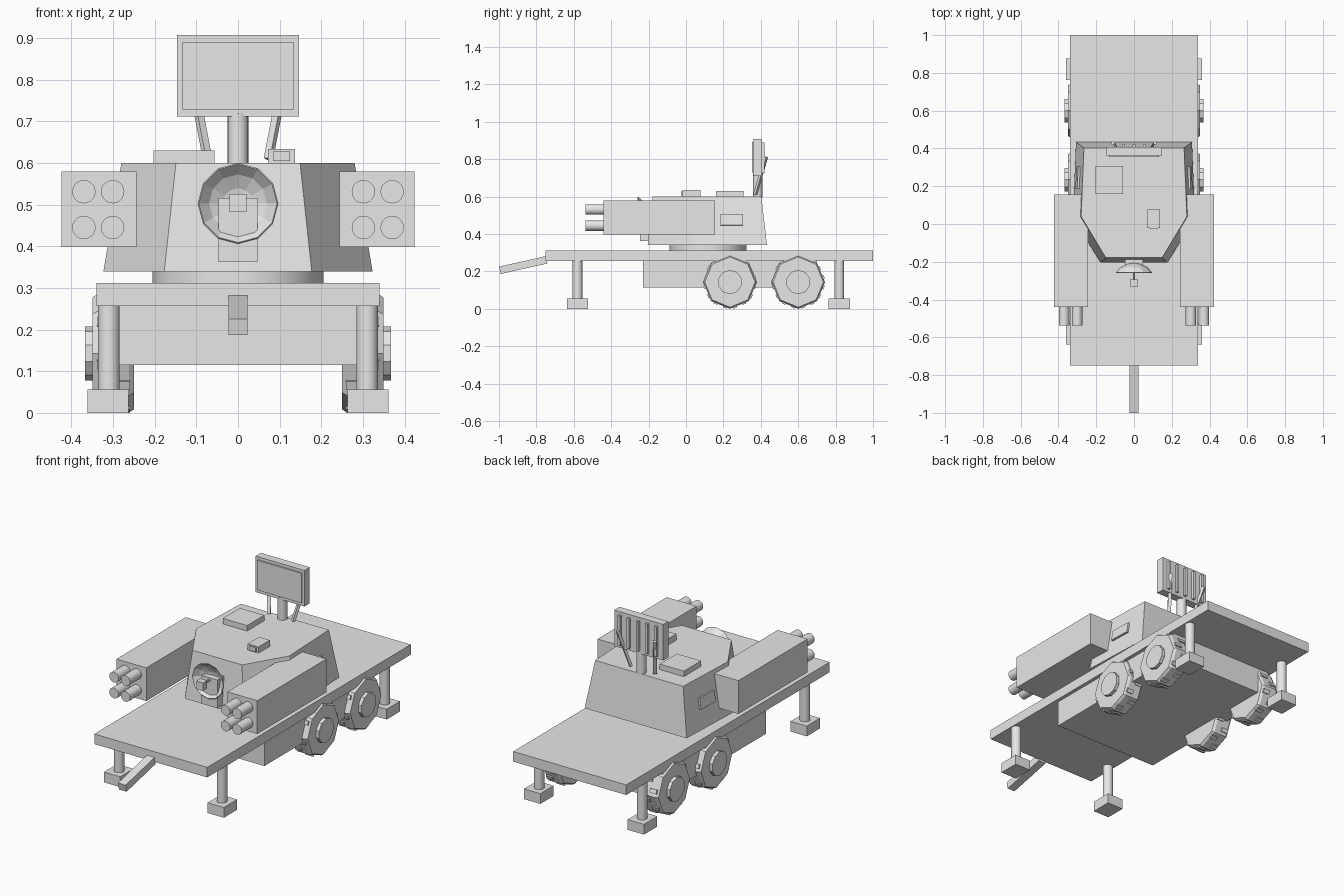
import bpy, bmesh, math
from mathutils import Vector, Matrix

cube = bpy.data.objects.get("Cube")
if cube:
    bpy.data.objects.remove(cube, do_unlink=True)

grey = bpy.data.materials.new("plain_grey")
grey.use_nodes = True
grey.diffuse_color = (0.8, 0.8, 0.8, 1)
grey.node_tree.nodes["Principled BSDF"].inputs["Base Color"].default_value = (0.8, 0.8, 0.8, 1)


def finish(name, bm, smooth=False):
    bmesh.ops.recalc_face_normals(bm, faces=bm.faces)
    mesh = bpy.data.meshes.new(name)
    bm.to_mesh(mesh)
    bm.free()
    mesh.materials.append(grey)
    obj = bpy.data.objects.new(name, mesh)
    bpy.context.collection.objects.link(obj)
    if smooth:
        bpy.ops.object.select_all(action='DESELECT')
        obj.select_set(True)
        bpy.context.view_layer.objects.active = obj
        bpy.ops.object.shade_smooth_by_angle(angle=math.radians(40))
    return obj


def add_box(bm, centre, size, rot=Matrix.Identity(4)):
    m = Matrix.Translation(centre) @ rot @ Matrix.Diagonal((*size, 1))
    bmesh.ops.create_cube(bm, size=1, matrix=m)


def box(name, x, y, z):
    """Box from its (low, high) range on each axis."""
    bm = bmesh.new()
    add_box(bm, [sum(r) / 2 for r in (x, y, z)], [r[1] - r[0] for r in (x, y, z)])
    return finish(name, bm)


def rod(name, a, b, radius, sides=20, end_radius=None, smooth=True):
    """Cylinder or cone between two points."""
    a, b = Vector(a), Vector(b)
    d = b - a
    bm = bmesh.new()
    m = Matrix.Translation((a + b) / 2) @ d.to_track_quat('Z', 'Y').to_matrix().to_4x4()
    bmesh.ops.create_cone(bm, cap_ends=True, segments=sides, radius1=radius,
                          radius2=radius if end_radius is None else end_radius,
                          depth=d.length, matrix=m)
    return finish(name, bm, smooth)


def beam(name, a, b, width, height):
    """Square bar between two points."""
    a, b = Vector(a), Vector(b)
    bm = bmesh.new()
    rot = (b - a).to_track_quat('Y', 'Z').to_matrix().to_4x4()
    add_box(bm, (a + b) / 2, (width, (b - a).length, height), rot)
    return finish(name, bm)


SIDES = (("right", -1), ("left", 1))

# Trailer bed, chassis and drawbar
box("deck", (-0.34, 0.34), (-0.75, 1.0), (0.257, 0.312))
box("chassis", (-0.32, 0.32), (-0.23, 0.70), (0.115, 0.257))
beam("drawbar", (0, -0.995, 0.206), (0, -0.745, 0.262), 0.046, 0.04)


# Eight-sided wheels with hubs and tread lugs
def wheel(name, s, y):
    r, z = 0.143, 0.143
    bm = bmesh.new()
    rings = []
    for x, k in ((0.25, 0.94), (0.262, 1), (0.335, 1), (0.349, 0.94)):
        rings.append([bm.verts.new((s * x, y + r * k * math.cos(i * math.pi / 4),
                                    z + r * k * math.sin(i * math.pi / 4))) for i in range(8)])
    for lo, hi in zip(rings, rings[1:]):
        for i in range(8):
            j = (i + 1) % 8
            bm.faces.new((lo[i], lo[j], hi[j], hi[i]))
    bm.faces.new(rings[0])
    bm.faces.new(rings[-1])
    for i in range(16):
        angle = (i + 0.5) * math.pi / 8
        rad = r * 0.945
        x = s * (0.279 if i % 2 else 0.319)
        tilt = Matrix.Rotation((i // 2 + 0.5) * math.pi / 4, 4, 'X')
        add_box(bm, (x, y + rad * math.cos(angle), z + rad * math.sin(angle)),
                (0.04, 0.012, 0.022), tilt)
    finish(name, bm)
    rod(name + "_hub", (s * 0.34, y, z), (s * 0.367, y, z), 0.065, 10, smooth=False)


for side, s in SIDES:
    for end, y in (("front", 0.235), ("rear", 0.60)):
        wheel(f"{side}_{end}_wheel", s, y)
    # Stabiliser jacks
    for end, y in (("front", -0.58), ("rear", 0.82)):
        rod(f"{side}_{end}_jack_post", (s * 0.31, y, 0.05), (s * 0.31, y, 0.26), 0.026)
        box(f"{side}_{end}_jack_foot", (s * 0.312 - 0.049, s * 0.312 + 0.049),
            (y - 0.057, y + 0.057), (0, 0.056))

# Turret: six-sided tapered hull on a ring
rod("turret_ring", (0, 0.118, 0.305), (0, 0.118, 0.345), 0.205, 32)
bm = bmesh.new()
loops = []
for z, outline in ((0.34, ((0.177, -0.205), (0.323, 0.03), (0.307, 0.433))),
                   (0.60, ((0.149, -0.178), (0.28, 0.04), (0.265, 0.403)))):
    pts = list(outline) + [(-x, y) for x, y in reversed(outline)]
    loops.append([bm.verts.new((x, y, z)) for x, y in pts])
for i in range(6):
    j = (i + 1) % 6
    bm.faces.new((loops[0][i], loops[0][j], loops[1][j], loops[1][i]))
bm.faces.new(loops[0])
bm.faces.new(loops[1])
finish("turret_hull", bm)

for side, s in SIDES:
    # Sloped side panels
    bm = bmesh.new()
    add_box(bm, (s * 0.293, 0.245, 0.475), (0.02, 0.12, 0.06),
            Matrix.Rotation(s * 0.04, 4, 'Z') @ Matrix.Rotation(-s * 0.16, 4, 'Y'))
    finish(side + "_side_panel", bm)
    # Launcher pods with four tubes each
    box(side + "_launcher_pod", tuple(sorted((s * 0.244, s * 0.424))), (-0.44, 0.155), (0.398, 0.579))
    for row, z in (("lower", 0.445), ("upper", 0.531)):
        for col, x in (("inner", 0.301), ("outer", 0.37)):
            rod(f"{side}_{row}_{col}_tube", (s * x, -0.43, z), (s * x, -0.538, z), 0.028)

# Roof hatch and sight
box("roof_hatch", (-0.203, -0.057), (0.16, 0.308), (0.595, 0.63))
box("roof_sight", (0.072, 0.137), (-0.02, 0.078), (0.595, 0.634))
box("sight_window", (0.084, 0.125), (-0.026, -0.019), (0.605, 0.628))

# Front dish: open faceted bowl, mount and feed
bm = bmesh.new()
bowl = []
for r, y in ((0.038, -0.212), (0.072, -0.23), (0.097, -0.257)):
    bowl.append([bm.verts.new((r * math.sin(i * math.pi / 6), y, 0.503 + r * math.cos(i * math.pi / 6)))
                 for i in range(12)])
tip = bm.verts.new((0, -0.205, 0.503))
for i in range(12):
    j = (i + 1) % 12
    bm.faces.new((tip, bowl[0][i], bowl[0][j]))
    for lo, hi in zip(bowl, bowl[1:]):
        bm.faces.new((lo[i], lo[j], hi[j], hi[i]))
dish = finish("dish", bm)
thick = dish.modifiers.new("thickness", 'SOLIDIFY')
thick.thickness = 0.004
box("dish_mount", (-0.047, 0.047), (-0.245, -0.17), (0.362, 0.516))
rod("feed_rod", (0, -0.23, 0.503), (0, -0.30, 0.503), 0.006, 8)
box("feed_box", (-0.02, 0.02), (-0.33, -0.293), (0.482, 0.525))

# Mast with radar panel, rear ribs and struts
rod("mast", (0, 0.383, 0.595), (0, 0.383, 0.72), 0.025)
box("radar_panel", (-0.147, 0.147), (0.362, 0.407), (0.711, 0.907))
box("radar_face", (-0.133, 0.133), (0.354, 0.363), (0.729, 0.891))
for i in range(5):
    x = (i - 2) * 0.055
    box(f"rear_rib_{i + 1}", (x - 0.007, x + 0.007), (0.405, 0.421), (0.727, 0.89))
for side, s in SIDES:
    beam(side + "_strut", (s * 0.073, 0.37, 0.61), (s * 0.112, 0.428, 0.812), 0.018, 0.014)
